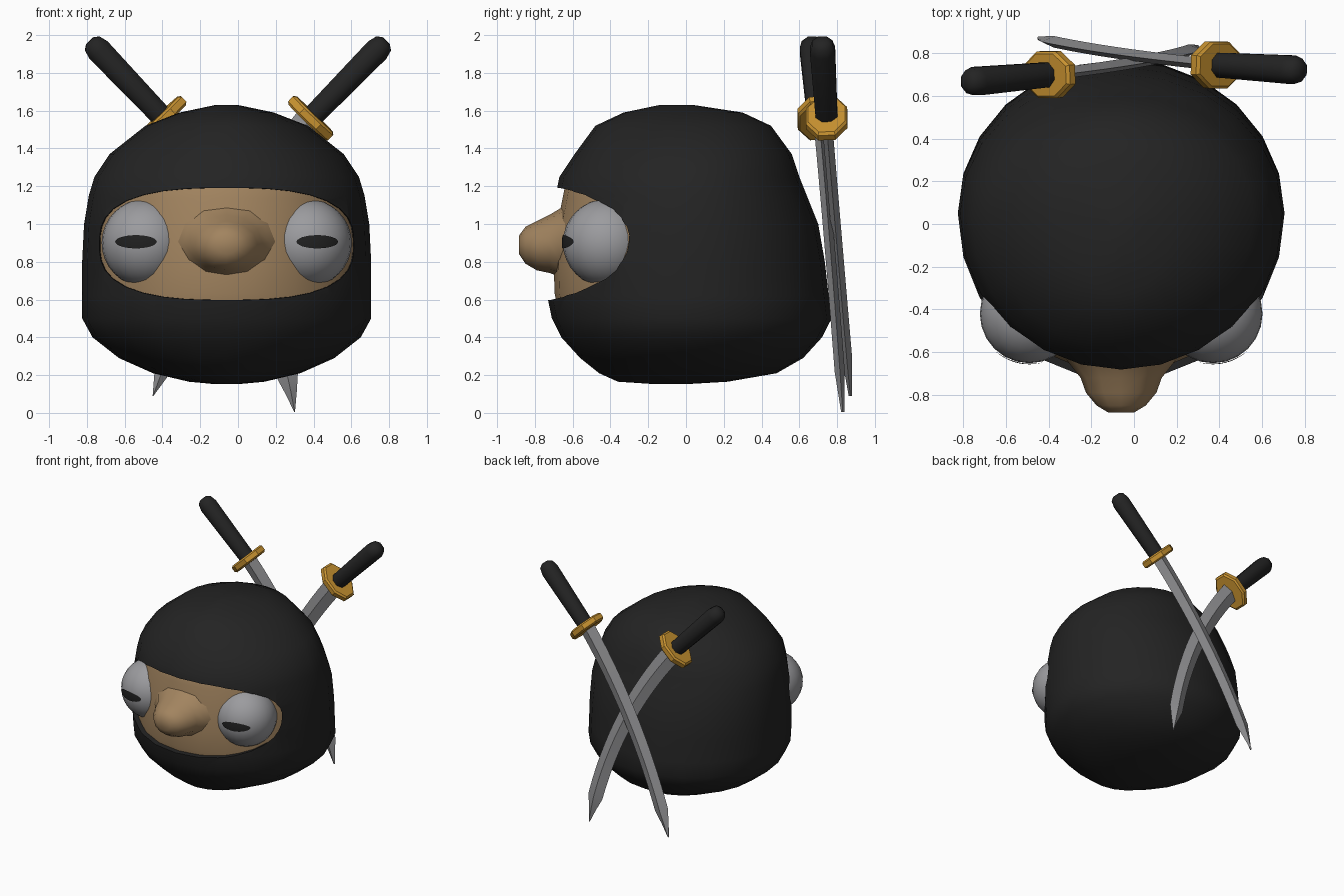
import bpy, bmesh
from math import sin, cos, pi, sqrt, radians
from mathutils import Vector

if "Cube" in bpy.data.objects:
    bpy.data.objects.remove(bpy.data.objects["Cube"])

CX = -0.06  # middle of the head


def material(name, color):
    m = bpy.data.materials.new(name)
    m.use_nodes = True
    m.diffuse_color = (*color, 1)
    bsdf = next(n for n in m.node_tree.nodes if n.type == 'BSDF_PRINCIPLED')
    bsdf.inputs["Base Color"].default_value = (*color, 1)
    return m


black = material("black cloth", (0.017, 0.017, 0.017))
tan = material("tan skin", (0.36, 0.23, 0.115))
grey = material("eye grey", (0.33, 0.33, 0.345))
steel = material("steel", (0.28, 0.28, 0.29))
gold = material("gold", (0.58, 0.29, 0.03))
dark = material("pupil black", (0.015, 0.015, 0.015))


def make_object(name, bm, mat):
    bmesh.ops.recalc_face_normals(bm, faces=bm.faces)
    mesh = bpy.data.meshes.new(name)
    bm.to_mesh(mesh)
    bm.free()
    mesh.materials.append(mat)
    ob = bpy.data.objects.new(name, mesh)
    bpy.context.collection.objects.link(ob)
    return ob


def smooth(ob, angle):
    bpy.ops.object.select_all(action='DESELECT')
    bpy.context.view_layer.objects.active = ob
    ob.select_set(True)
    bpy.ops.object.shade_smooth_by_angle(angle=radians(angle))


def loft(name, rings, mat):
    """Skin a list of equal point rings and close both ends."""
    bm = bmesh.new()
    loops = [[bm.verts.new(p) for p in ring] for ring in rings]
    n = len(loops[0])
    for a, b in zip(loops, loops[1:]):
        for i in range(n):
            j = (i + 1) % n
            bm.faces.new((a[i], a[j], b[j], b[i]))
    bm.faces.new(loops[0])
    bm.faces.new(loops[-1])
    return make_object(name, bm, mat)


# Head shape: height, half width, front y, back y
HEAD = [
    (0.152, 0.06, -0.16, 0.0), (0.165, 0.20, -0.36, 0.22), (0.21, 0.39, -0.46, 0.48),
    (0.29, 0.57, -0.56, 0.62), (0.40, 0.71, -0.66, 0.72), (0.50, 0.765, -0.71, 0.77),
    (0.62, 0.765, -0.735, 0.755), (0.80, 0.765, -0.74, 0.735), (1.00, 0.755, -0.72, 0.70),
    (1.15, 0.73, -0.69, 0.64), (1.25, 0.70, -0.67, 0.60), (1.37, 0.62, -0.59, 0.56),
    (1.52, 0.43, -0.48, 0.45), (1.59, 0.25, -0.33, 0.30), (1.63, 0.06, -0.14, 0.04),
]


def head_rings(scale):
    rings = []
    for z, w, front, back in HEAD:
        mid = min(max(0.05, front + w * 0.4), (front + back) / 2 + 0.06)
        ring = []
        for i in range(24):
            a = 2 * pi * i / 24
            y = mid + sin(a) * (back - mid if sin(a) > 0 else mid - front)
            ring.append(Vector((CX + w * cos(a) * scale,
                                0.05 + (y - 0.05) * scale,
                                0.88 + (z - 0.88) * scale)))
        rings.append(ring)
    return rings


# Hood with a rounded eye opening cut into the front
hood = loft("hood", head_rings(1), black)


def opening_ring(y, w, h):
    ring = []
    for i in range(40):
        a = 2 * pi * i / 40
        c, s = cos(a), sin(a)
        k = (abs(c) ** 2.8 + abs(s) ** 2.8) ** (-1 / 2.8)
        ring.append(Vector((CX + w * c * k, y, 0.895 + h * s * k)))
    return ring


cutter = loft("opening_cutter", [opening_ring(-1, 0.71, 0.305), opening_ring(-0.05, 0.66, 0.28)], black)
cutter.hide_render = True
mod = hood.modifiers.new("opening", 'BOOLEAN')
mod.object = cutter
mod.operation = 'DIFFERENCE'
mod.solver = 'EXACT'
bpy.context.view_layer.objects.active = hood
bpy.ops.object.modifier_apply(modifier=mod.name)
bpy.data.objects.remove(cutter)
smooth(hood, 40)

# Face inside the hood
smooth(loft("face", head_rings(0.95), tan), 60)

# Nose: y, half width, bottom, top
NOSE = [(-0.58, 0.30, 0.68, 1.15), (-0.67, 0.23, 0.72, 1.08), (-0.72, 0.19, 0.74, 1.05),
        (-0.79, 0.165, 0.755, 1.015), (-0.85, 0.115, 0.79, 0.985), (-0.883, 0.06, 0.84, 0.94)]
nose_rings = [[Vector((CX + w * cos(2 * pi * i / 12), y,
                       (lo + hi) / 2 + (hi - lo) / 2 * sin(2 * pi * i / 12)))
               for i in range(12)] for y, w, lo, hi in NOSE]
smooth(loft("nose", nose_rings, tan), 60)

# Eyes with slit pupils wrapped on the ball
RADIUS = 0.232
for side, label in ((1, "left"), (-1, "right")):
    centre = Vector((CX + side * 0.43, -0.42, 0.9))
    bm = bmesh.new()
    bmesh.ops.create_uvsphere(bm, u_segments=24, v_segments=16, radius=RADIUS)
    bmesh.ops.translate(bm, verts=bm.verts, vec=centre)
    smooth(make_object(label + "_eye", bm, grey), 60)

    bm = bmesh.new()
    bmesh.ops.create_grid(bm, x_segments=14, y_segments=6, size=1)
    for v in bm.verts:
        u, t = v.co.x, v.co.y
        x = side * 0.05 + 0.11 * u * sqrt(1 - t * t / 2)
        z = 0.006 + 0.035 * t * sqrt(1 - u * u / 2)
        r = RADIUS + 0.005
        v.co = centre + Vector((x, -sqrt(r * r - x * x - z * z), z))
    pupil = make_object(label + "_pupil", bm, dark)
    if pupil.data.polygons[0].normal.y > 0:
        pupil.data.flip_normals()
    smooth(pupil, 60)


def sword(label, guard, pommel, bend, tip):
    guard, pommel, bend, tip = map(Vector, (guard, pommel, bend, tip))
    axis = (pommel - guard).normalized()
    length = (pommel - guard).length
    flat = Vector((0, 1, 0))
    wide = axis.cross(flat).normalized()
    deep = wide.cross(axis).normalized()

    def ring(dist, a, b):
        return [guard + axis * dist + wide * a * cos(pi * (i + 0.5) / 4)
                + deep * b * sin(pi * (i + 0.5) / 4) for i in range(8)]

    # Grip with a rounded end
    grip = [ring(d, r, r) for d, r in ((0, 0.062), (length - 0.07, 0.072),
                                       (length - 0.02, 0.058), (length, 0.028))]
    smooth(loft(label + "_sword_grip", grip, black), 50)
    # Eight-sided guard
    plate = [ring(d, 0.16 * s, 0.118 * s) for d, s in ((-0.03, 0.9), (-0.018, 1), (0.018, 1), (0.03, 0.9))]
    smooth(loft(label + "_sword_guard", plate, gold), 30)
    # Curved blade with a diamond section
    rings = []
    steps = 16
    for i in range(steps + 1):
        t = i / steps
        p = guard * (1 - t) ** 2 + bend * 2 * t * (1 - t) + tip * t * t
        tangent = ((bend - guard) * (1 - t) + (tip - bend) * t).normalized()
        across = tangent.cross(flat).normalized()
        normal = across.cross(tangent).normalized()
        k = max(0.03, min(1, (1 - t) / 0.12))
        w, d = (0.076 - 0.014 * t) * k, 0.027 * (0.3 + 0.7 * k)
        rings.append([p + across * w, p + normal * d, p - across * w, p - normal * d])
    smooth(loft(label + "_sword_blade", rings, steel), 25)


# Two swords crossed behind the head
sword("left", (0.385, 0.745, 1.56), (0.785, 0.72, 1.97), (-0.16, 0.80, 0.90), (-0.45, 0.87, 0.09))
sword("right", (-0.395, 0.70, 1.56), (-0.785, 0.665, 1.97), (0.15, 0.765, 0.88), (0.30, 0.83, 0.005))
